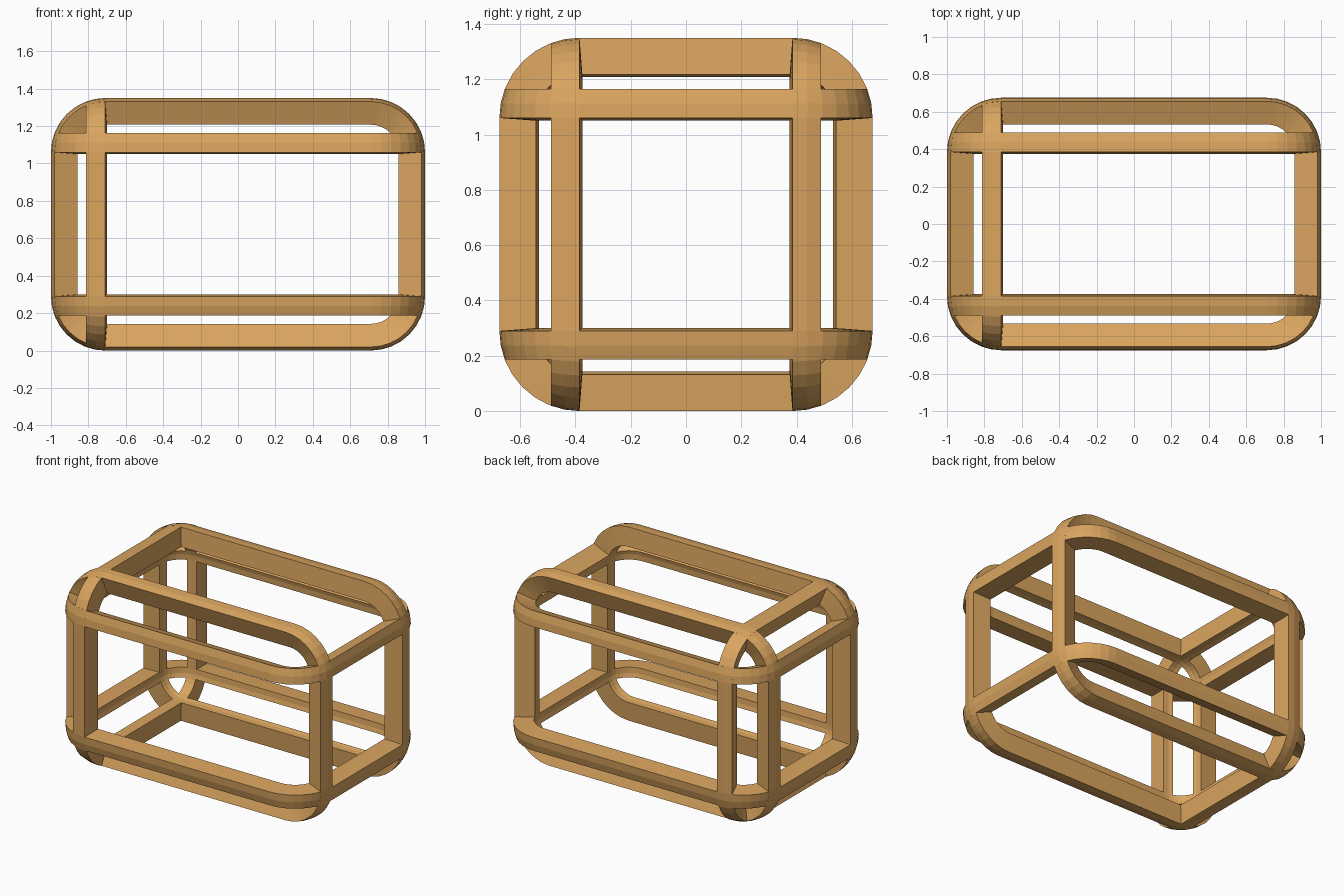
import bpy
import bmesh
from math import sin, cos, pi, radians

cube = bpy.data.objects.get("Cube")
if cube:
    bpy.data.objects.remove(cube, do_unlink=True)

HALF = (1.0, 0.675, 0.675)   # half size of the rounded box
R_OUT, R_IN = 0.29, 0.158    # outer and inner edge radius
BAND = radians(21)           # how far each bar wraps over the rounded edge
STEPS = 8                    # segments per rounded corner

wood = bpy.data.materials.new("warm_tan")
wood.use_nodes = True
colour = (0.70, 0.375, 0.115, 1)
wood.diffuse_color = colour
wood.node_tree.nodes["Principled BSDF"].inputs["Base Color"].default_value = colour

# Bar cross-section: (offset along the ring's axis, distance from corner centre)
angles = [0, BAND / 2, BAND]
profile = [(R_OUT * sin(a), R_OUT * cos(a)) for a in angles]
profile += [(R_IN * sin(a), R_IN * cos(a)) for a in reversed(angles)]
profile[-1] = (-0.01, R_IN)


def ring(name, axis, side):
    """Sweep the bar section around a rounded rectangle facing the given axis."""
    b, c = (axis + 1) % 3, (axis + 2) % 3
    bm = bmesh.new()
    sections = []
    for corner, (sb, sc) in enumerate([(1, 1), (-1, 1), (-1, -1), (1, -1)]):
        for i in range(STEPS + 1):
            t = (corner + i / STEPS) * pi / 2
            section = []
            for offset, r in profile:
                p = [0, 0, 0]
                p[axis] = side * (HALF[axis] - R_OUT + offset)
                p[b] = sb * (HALF[b] - R_OUT) + r * cos(t)
                p[c] = sc * (HALF[c] - R_OUT) + r * sin(t)
                p[2] += HALF[2]
                section.append(bm.verts.new(p))
            sections.append(section)
    n = len(profile)
    for k, s in enumerate(sections):
        q = sections[(k + 1) % len(sections)]
        for j in range(n):
            m = (j + 1) % n
            bm.faces.new((s[j], s[m], q[m], q[j]))
    bmesh.ops.recalc_face_normals(bm, faces=bm.faces)
    mesh = bpy.data.meshes.new(name)
    bm.to_mesh(mesh)
    bm.free()
    mesh.materials.append(wood)
    obj = bpy.data.objects.new(name, mesh)
    bpy.context.scene.collection.objects.link(obj)


# Front/back and top/bottom frames, plus a single end frame on the right
ring("front_frame", 1, -1)
ring("back_frame", 1, 1)
ring("bottom_frame", 2, -1)
ring("top_frame", 2, 1)
ring("right_end_frame", 0, -1)
